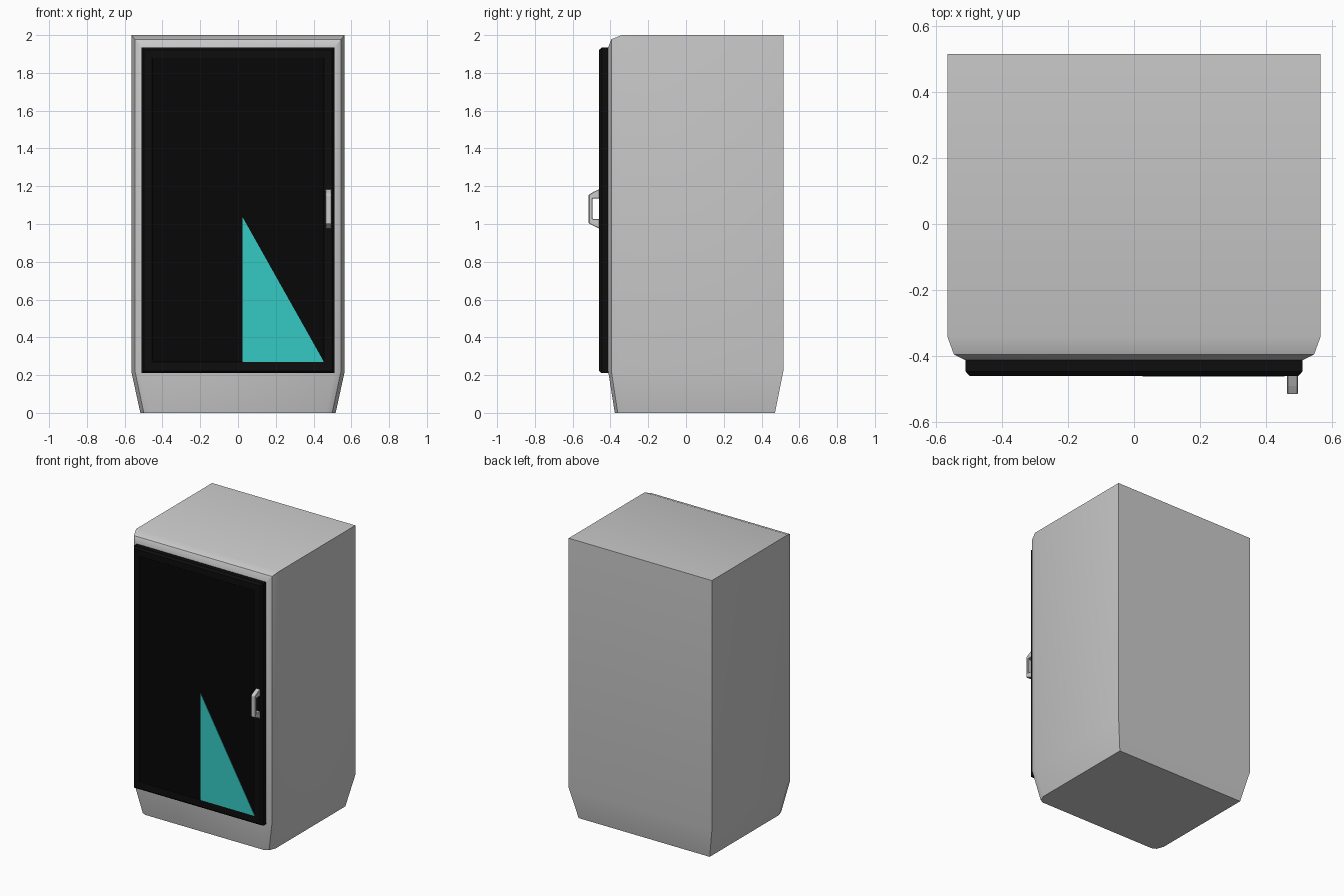
import bpy, bmesh

if "Cube" in bpy.data.objects:
    bpy.data.objects.remove(bpy.data.objects["Cube"])


def finish(bm, name, mats=(), smooth=False):
    """Turn a bmesh into a named object with its materials and shading."""
    bmesh.ops.remove_doubles(bm, verts=bm.verts[:], dist=1e-5)
    bmesh.ops.recalc_face_normals(bm, faces=bm.faces[:])
    mesh = bpy.data.meshes.new(name)
    bm.to_mesh(mesh)
    bm.free()
    for m in mats:
        mesh.materials.append(m)
    ob = bpy.data.objects.new(name, mesh)
    bpy.context.collection.objects.link(ob)
    if smooth:
        bpy.ops.object.select_all(action='DESELECT')
        ob.select_set(True)
        bpy.context.view_layer.objects.active = ob
        bpy.ops.object.shade_smooth_by_angle(angle=0.52)
    return ob


def loft(rings):
    """Skin a stack of equal-length point rings and cap both ends."""
    bm = bmesh.new()
    rows = [[bm.verts.new(p) for p in ring] for ring in rings]
    n = len(rows[0])
    for a, b in zip(rows, rows[1:]):
        for i in range(n):
            j = (i + 1) % n
            bm.faces.new((a[i], a[j], b[j], b[i]))
    bm.faces.new(rows[0])
    bm.faces.new(rows[-1])
    return bm


def colour(name, rgb):
    m = bpy.data.materials.new(name)
    m.diffuse_color = (*rgb, 1)
    m.use_nodes = True
    m.node_tree.nodes["Principled BSDF"].inputs["Base Color"].default_value = m.diffuse_color
    return m


black = colour("door_black", (0.004, 0.004, 0.004))
glass = colour("panel_black", (0.002, 0.002, 0.002))
teal = colour("teal", (0.035, 0.59, 0.56))

# Cabinet: half plan with a two-step front chamfer, mirrored and stacked
back, p1, p2, p3 = (0.565, 0.515), (0.565, -0.34), (0.545, -0.395), (0.51, -0.412)


def plan(half, z, s=1.0):
    right = [(x * s, y * s, z) for x, y in half]
    return right + [(-x, y, z) for x, y, z in reversed(right)]


full = [back, p1, p2, p3]
body = loft([plan(full, 0, 0.915), plan(full, 0.22), plan(full, 1.935),
             plan([back, p1, p2, p2], 1.978), plan([back, p1, p1, p1], 2.0)])
finish(body, "cabinet_body", smooth=True)


# Door: chamfered slab with a very shallow inset panel
def rect(x, z0, z1, y):
    return [(-x, y, z0), (x, y, z0), (x, y, z1), (-x, y, z1)]


door = loft([rect(0.51, 0.21, 1.935, -0.405), rect(0.51, 0.21, 1.935, -0.446),
             rect(0.497, 0.223, 1.922, -0.46), rect(0.455, 0.27, 1.88, -0.46),
             rect(0.453, 0.272, 1.878, -0.458)])
door.faces.ensure_lookup_table()
door.faces[-1].material_index = 1
finish(door, "door", (black, glass))


# Solid of constant thickness from an outline
def prism(points, offset):
    return loft([points, [tuple(c + o for c, o in zip(p, offset)) for p in points]])


# Teal triangular inlay in the lower right of the door
tri = [(0.025, -0.46, 1.035), (0.025, -0.46, 0.27), (0.455, -0.46, 0.27)]
finish(prism(tri, (0, 0.003, 0)), "door_inlay", (teal,))
bpy.data.objects["door_inlay"].location.y = -0.0008

# Handle: C-shaped side profile extruded sideways
side = [(-0.458, 1.185), (-0.49, 1.17), (-0.515, 1.155), (-0.515, 1.003),
        (-0.458, 0.975), (-0.458, 1.027), (-0.495, 1.027), (-0.495, 1.135),
        (-0.458, 1.135)]
handle = finish(prism([(0.463, y, z) for y, z in side], (0.033, 0, 0)), "door_handle")
bev = handle.modifiers.new("edge_bevel", 'BEVEL')
bev.width = 0.003
bev.segments = 1
bev.limit_method = 'ANGLE'
